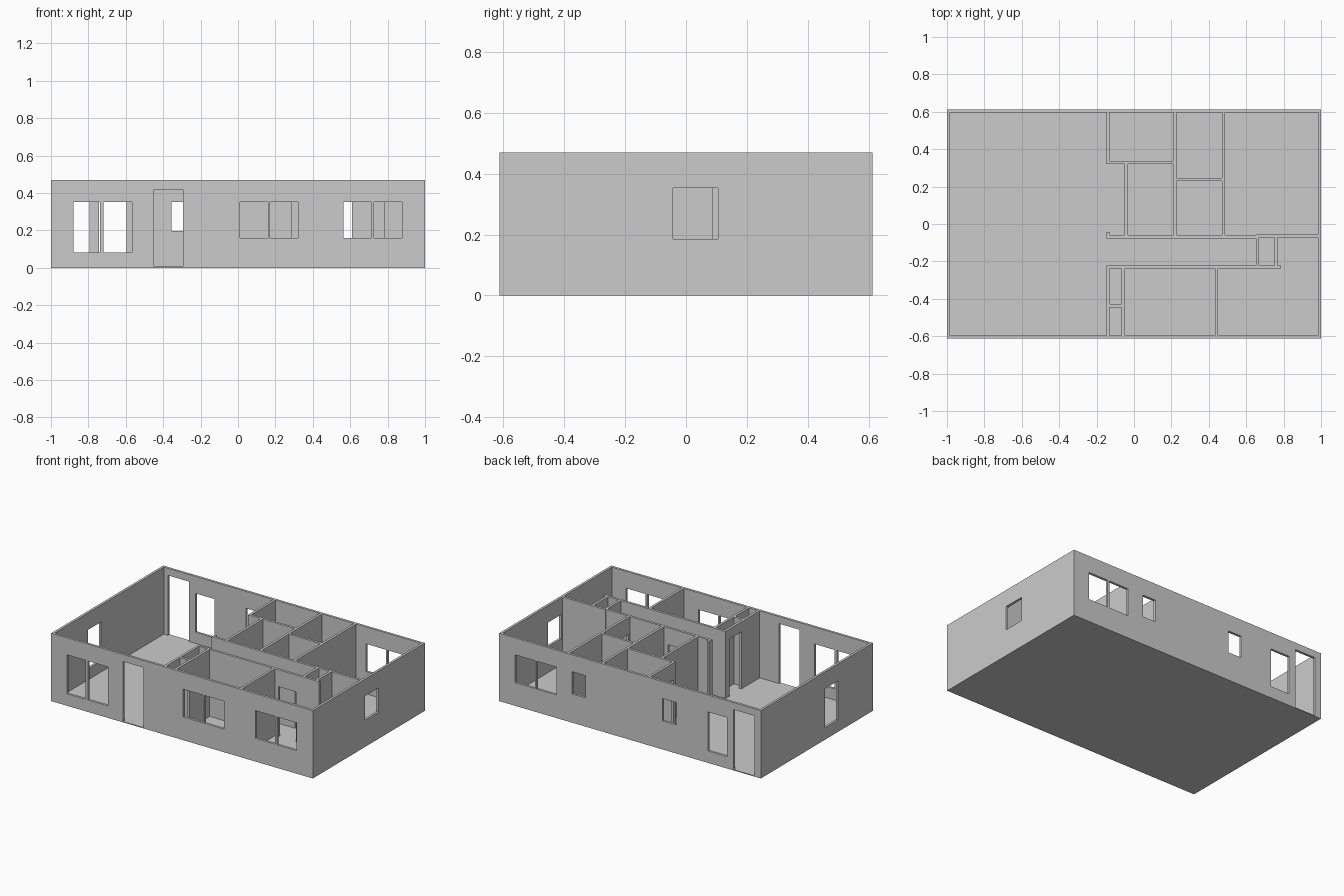
import bpy
import bmesh

cube = bpy.data.objects.get("Cube")
if cube:
    bpy.data.objects.remove(cube, do_unlink=True)

GREY = (0.6, 0.6, 0.6, 1)
grey = bpy.data.materials.new("wall grey")
grey.use_nodes = True
grey.diffuse_color = GREY
grey.node_tree.nodes["Principled BSDF"].inputs["Base Color"].default_value = GREY

X, Y, TOP = 1.0, 0.612, 0.469    # outer half sizes and wall height
BASE, T = 0.006, 0.017           # floor slab and wall thickness
DOOR, LOW = 0.42, 0.352          # tall outer doors, inner doors and window heads
XI, YI = X - T, Y - T


def add_object(name, bm):
    mesh = bpy.data.meshes.new(name)
    bmesh.ops.remove_doubles(bm, verts=bm.verts, dist=1e-5)
    bmesh.ops.recalc_face_normals(bm, faces=bm.faces)
    bmesh.ops.dissolve_limit(bm, angle_limit=0.01, verts=bm.verts, edges=bm.edges)
    bm.to_mesh(mesh)
    bm.free()
    mesh.materials.append(grey)
    obj = bpy.data.objects.new(name, mesh)
    bpy.context.collection.objects.link(obj)
    return obj


def wall(name, axis, near, start, end, holes=(), bottom=BASE):
    """Straight wall along an axis, with rectangular holes (from, to, sill, head)."""
    ss = sorted({start, end, *(v for h in holes for v in h[:2])})
    zs = sorted({bottom, TOP, *(v for h in holes for v in h[2:])})
    far = near + T

    def solid(i, j):
        if not (0 <= i < len(ss) - 1 and 0 <= j < len(zs) - 1):
            return False
        s, z = (ss[i] + ss[i + 1]) / 2, (zs[j] + zs[j + 1]) / 2
        return not any(a < s < b and lo < z < hi for a, b, lo, hi in holes)

    bm = bmesh.new()

    def quad(*points):
        bm.faces.new([bm.verts.new((s, d, z) if axis == "x" else (d, s, z))
                      for s, d, z in points])

    for i in range(len(ss) - 1):
        for j in range(len(zs) - 1):
            if not solid(i, j):
                continue
            a, b, lo, hi = ss[i], ss[i + 1], zs[j], zs[j + 1]
            for d in (near, far):
                quad((a, d, lo), (b, d, lo), (b, d, hi), (a, d, hi))
            for s, k in ((a, i - 1), (b, i + 1)):
                if not solid(k, j):
                    quad((s, near, lo), (s, far, lo), (s, far, hi), (s, near, hi))
            for z, k in ((lo, j - 1), (hi, j + 1)):
                if not solid(i, k):
                    quad((a, near, z), (b, near, z), (b, far, z), (a, far, z))
    return add_object(name, bm)


def door(a, b, head=LOW):
    return (a, b, BASE, head)


def window(a, b, sill):
    return (a, b, sill, LOW)


# Floor slab
bm = bmesh.new()
bmesh.ops.create_cube(bm, size=1)
for v in bm.verts:
    v.co = (v.co.x * 2 * X, v.co.y * 2 * Y, (v.co.z + 0.5) * BASE)
add_object("floor", bm)

# Outer walls
wall("front_wall", "x", -Y, -X, X, [
    window(-0.88, -0.738, 0.083), window(-0.718, -0.567, 0.083),
    door(-0.45, -0.295, DOOR),
    window(0.01, 0.16, 0.16), window(0.172, 0.322, 0.16),
    window(0.563, 0.713, 0.16), window(0.727, 0.877, 0.16)])
wall("back_wall", "x", YI, -X, X, [
    door(-0.952, -0.793, DOOR), window(-0.743, -0.596, 0.083),
    window(-0.355, -0.25, 0.198), window(0.341, 0.442, 0.198),
    window(0.563, 0.713, 0.16), window(0.727, 0.877, 0.16)])
wall("left_wall", "y", XI, -YI, YI, [window(-0.043, 0.105, 0.185)])
wall("right_wall", "y", -X, -YI, YI, [window(-0.232, -0.09, 0.083)])

# Back rooms
wall("back_room_side_wall", "y", -0.147, 0.337, YI, [door(0.345, 0.475)])
wall("back_room_front_wall", "x", 0.32, -0.147, 0.21)
wall("bath_side_wall", "y", -0.05, -0.06, 0.32)
wall("middle_wall", "y", 0.21, -0.06, YI)
wall("bath_divider", "x", 0.23, 0.21 + T, 0.47)
wall("bedroom_side_wall", "y", 0.47, -0.06, YI, [door(-0.043, 0.087)])

# Corridor and its end closet
wall("corridor_back_wall", "x", -0.077, -0.147, 0.652, [door(0.05, 0.18), door(0.49, 0.61)])
wall("corridor_end_stub", "y", -0.147, -0.06, -0.042)
wall("bedroom_front_wall", "x", -0.072, 0.652, XI)
wall("closet_right_wall", "y", 0.652, -0.222, -0.072)
wall("closet_left_wall", "y", 0.75, -0.222, -0.072)
wall("corridor_front_wall", "x", -0.239, -0.147, 0.787, [door(0.286, 0.42), door(0.475, 0.61)])

# Front rooms
wall("entry_closet_wall", "y", -0.147, -YI, -0.239, [door(-0.395, -0.264, 0.4)])
wall("front_room_side_wall", "y", -0.066, -YI, -0.239, [door(-0.58, -0.46)])
wall("entry_closet_divider", "x", -0.446, -0.147 + T, -0.066)
wall("front_room_divider", "y", 0.433, -YI, -0.239)
